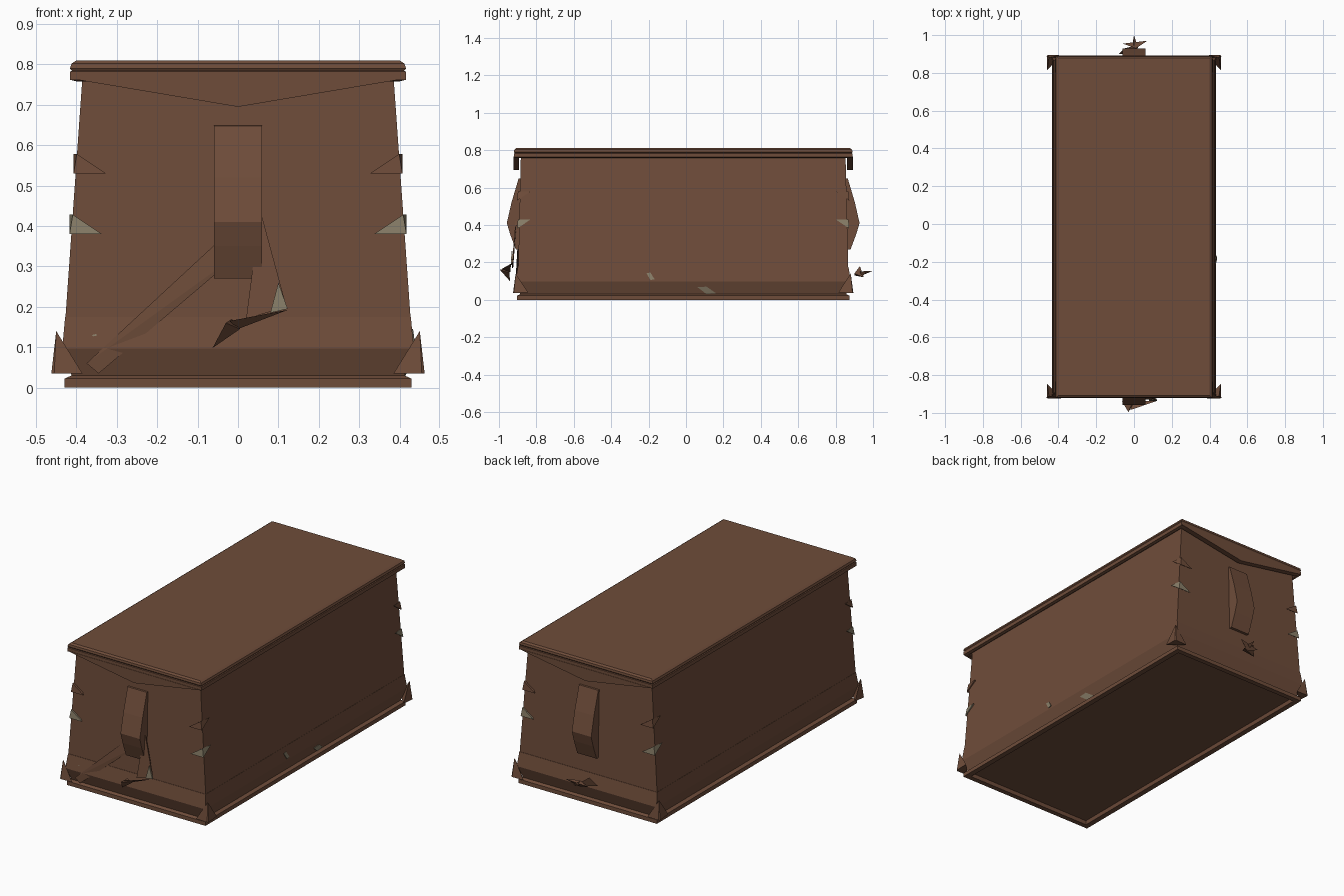
import bpy, bmesh

def mat(name, c):
    m = bpy.data.materials.new(name)
    m.diffuse_color = (*c, 1)
    return m

BROWN = mat("brown wood", (0.158, 0.073, 0.042))
KHAKI = mat("pale metal", (0.25, 0.21, 0.14))
YC = -0.015  # the box sits slightly forward of centre

def finish(name, bm, m):
    bmesh.ops.recalc_face_normals(bm, faces=bm.faces)
    me = bpy.data.meshes.new(name)
    bm.to_mesh(me)
    bm.free()
    me.materials.append(m)
    ob = bpy.data.objects.new(name, me)
    bpy.context.collection.objects.link(ob)
    return ob

def loft(name, rings, m=BROWN):
    """Closed stack of rectangles (half x, half y, z)."""
    bm = bmesh.new()
    rows = [[bm.verts.new((sx * hx, YC + sy * hy, z))
             for sx, sy in ((-1, -1), (1, -1), (1, 1), (-1, 1))] for hx, hy, z in rings]
    for a, b in zip(rows, rows[1:]):
        for i in range(4):
            j = (i + 1) % 4
            bm.faces.new((a[i], a[j], b[j], b[i]))
    bm.faces.new(rows[0])
    bm.faces.new(rows[-1])
    return finish(name, bm, m)

def hull(name, pts, m=BROWN):
    bm = bmesh.new()
    vs = [bm.verts.new(p) for p in pts]
    r = bmesh.ops.convex_hull(bm, input=vs)
    junk = [v for v in r["geom_interior"] + r["geom_unused"] if isinstance(v, bmesh.types.BMVert)]
    bmesh.ops.delete(bm, geom=list(set(junk)), context='VERTS')
    return finish(name, bm, m)

def slab(name, pts, t, m=BROWN):
    """Thin plate: points extruded along y by t."""
    return hull(name, list(pts) + [(x, y + t, z) for x, y, z in pts], m)

# tapered chest body
loft("body", [(0.425, 0.882, 0.10), (0.427, 0.882, 0.175), (0.385, 0.868, 0.77)])
# skirting with recessed bottom panel
loft("skirting", [(0.395, 0.855, 0.02), (0.40, 0.86, 0.0), (0.43, 0.888, 0.0),
                  (0.43, 0.888, 0.022), (0.412, 0.872, 0.03), (0.435, 0.897, 0.097),
                  (0.428, 0.884, 0.175)])
# stepped lid
loft("lid", [(0.385, 0.875, 0.77), (0.40, 0.892, 0.758), (0.416, 0.905, 0.762),
             (0.416, 0.905, 0.782), (0.411, 0.901, 0.784), (0.416, 0.905, 0.79),
             (0.412, 0.903, 0.802), (0.40, 0.893, 0.81)])

for sy, end in ((-1, "front"), (1, "back")):
    def Y(d):
        return YC + sy * d

    # pointed valance hanging from the lid
    slab(end + "_valance", [(-0.415, Y(0.907), 0.765), (0.415, Y(0.907), 0.765),
                            (0, Y(0.907), 0.695)], -sy * 0.03)
    # bulged pull handle
    prof = [(0.865, 0.65), (0.88, 0.648), (0.918, 0.52), (0.943, 0.41), (0.925, 0.35),
            (0.895, 0.27), (0.87, 0.27)]
    hull(end + "_handle", [(x, Y(d), z) for x in (-0.06, 0.06) for d, z in prof])
    # corner clasps
    for sx, side in ((-1, "left"), (1, "right")):
        for i, (z0, x) in enumerate(((0.53, 0.407), (0.38, 0.417))):
            z1, d = z0 + 0.048, 0.888
            hull(f"{end}_{side}_clasp_{i}",
                 [(sx * (x - 0.008), Y(d - 0.004), z1), (sx * x, Y(d), z0),
                  (sx * (x - 0.08), Y(d), z0), (sx * x, Y(d - 0.07), z1)],
                 KHAKI if i else BROWN)
        hull(f"{end}_{side}_corner_guard",
             [(sx * 0.45, Y(0.896), 0.14), (sx * 0.462, Y(0.905), 0.035),
              (sx * 0.455, Y(0.91), 0.035), (sx * 0.385, Y(0.908), 0.035),
              (sx * 0.46, Y(0.83), 0.04)])

# front: diagonal strap, hanging flap and crumpled tassel
slab("diagonal_strap", [(-0.375, -0.914, 0.06), (-0.345, -0.91, 0.035),
                        (0.02, -0.897, 0.345), (-0.04, -0.896, 0.37)], 0.008)
slab("front_flap", [(0.055, -0.91, 0.44), (0.12, -0.93, 0.20), (0.02, -0.93, 0.17)], 0.006)
slab("front_flap_tip", [(0.10, -0.933, 0.26), (0.123, -0.936, 0.195), (0.08, -0.936, 0.185)],
     0.006, KHAKI)
hull("front_tassel_left", [(-0.063, -0.94, 0.098), (-0.015, -0.96, 0.17), (0.005, -0.945, 0.145),
                           (-0.03, -0.995, 0.16)])
hull("front_tassel_right", [(-0.02, -0.985, 0.165), (0.0, -0.94, 0.145), (0.125, -0.935, 0.193),
                            (0.05, -0.945, 0.17)])
# back: spiky tassel
hull("back_tassel_left", [(-0.08, 0.90, 0.13), (-0.05, 0.93, 0.18), (0.03, 0.95, 0.12),
                          (0.0, 0.90, 0.14)])
hull("back_tassel_right", [(-0.06, 0.955, 0.14), (0.07, 0.97, 0.155), (0.0, 0.94, 0.12),
                           (0.01, 0.93, 0.15)])
hull("back_tassel_point", [(-0.01, 0.94, 0.13), (0.02, 0.94, 0.14), (0.0, 1.0, 0.155),
                           (0.0, 0.94, 0.15)])
# worn pale patches on the skirting
for i, (y, z, x, ly) in enumerate(((-0.19, 0.125, 0.434, 0.022), (0.11, 0.05, 0.42, 0.05))):
    hull(f"worn_patch_{i}", [(x + dx + dz * (-0.13 if i == 0 else 0.34), y + dy, z + dz)
                             for dx in (-0.004, 0.002)
                             for dy, dz in ((-ly, 0.018), (0, 0.02), (ly, -0.015), (0, -0.02))],
         KHAKI)
slab("worn_patch_front", [(-0.415, -0.907, 0.12), (-0.35, -0.907, 0.128),
                          (-0.35, -0.905, 0.138), (-0.40, -0.905, 0.136)], 0.008, KHAKI)
